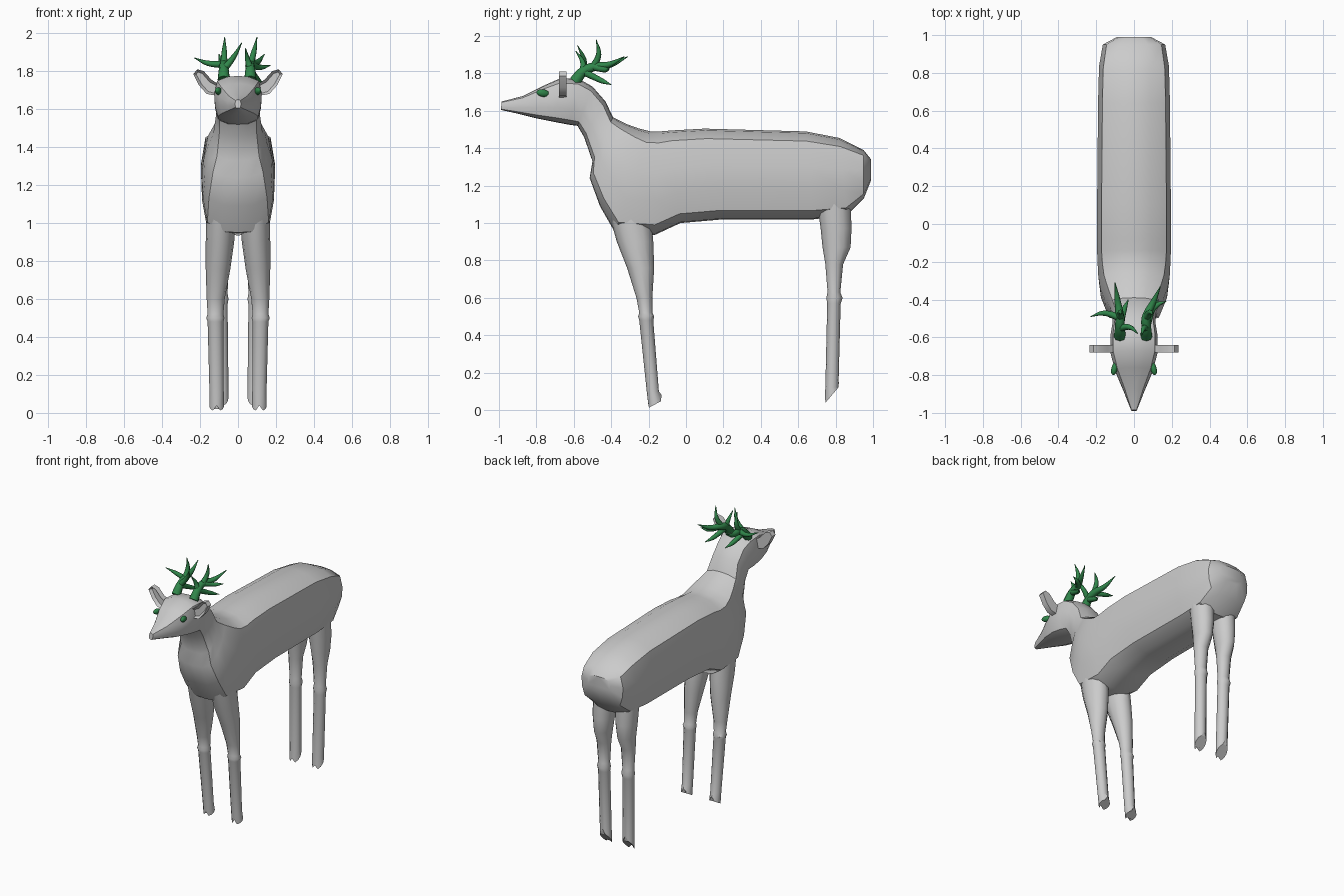
import bpy, bmesh, math
from mathutils import Vector

cube = bpy.data.objects.get("Cube")
if cube:
    bpy.data.objects.remove(cube, do_unlink=True)


def material(name, rgb):
    m = bpy.data.materials.new(name)
    m.use_nodes = True
    m.diffuse_color = (*rgb, 1)
    m.node_tree.nodes["Principled BSDF"].inputs["Base Color"].default_value = (*rgb, 1)
    return m


GREY = material("plain grey", (0.6, 0.6, 0.6))
GREEN = material("dark green", (0.03, 0.24, 0.07))


def finish(obj, mat, angle=40):
    obj.data.materials.append(mat)
    bpy.ops.object.select_all(action="DESELECT")
    obj.select_set(True)
    bpy.context.view_layer.objects.active = obj
    bpy.ops.object.shade_smooth_by_angle(angle=math.radians(angle))
    return obj


def mesh_object(name, bm, mat, angle=40):
    bmesh.ops.recalc_face_normals(bm, faces=bm.faces)
    me = bpy.data.meshes.new(name)
    bm.to_mesh(me)
    bm.free()
    obj = bpy.data.objects.new(name, me)
    bpy.context.collection.objects.link(obj)
    return finish(obj, mat, angle)


def loft(name, rings, mat, angle=40):
    """Skin a list of equal-length point rings and cap both ends."""
    bm = bmesh.new()
    loops = [[bm.verts.new(p) for p in ring] for ring in rings]
    n = len(loops[0])
    for a, b in zip(loops, loops[1:]):
        for i in range(n):
            j = (i + 1) % n
            bm.faces.new((a[i], a[j], b[j], b[i]))
    bm.faces.new(loops[0])
    bm.faces.new(loops[-1])
    return mesh_object(name, bm, mat, angle)


# Body, neck and head: belly y z, back y z, half width
SECTION = [(0, 0), (.45, .01), (.85, .1), (.97, .33), (1, .6), (.88, .89), (.45, .98), (0, 1)]
TORSO = [
    (.99, 1.23, .99, 1.34, .09),
    (.95, 1.13, .95, 1.39, .165),
    (.86, 1.04, .82, 1.455, .185),
    (.68, 1.02, .64, 1.49, .19),
    (.2, 1.02, .1, 1.505, .195),
    (-.03, 1, -.08, 1.495, .195),
    (-.17, .935, -.14, 1.49, .195),
    (-.38, .95, -.19, 1.49, .19),
    (-.46, 1.09, -.25, 1.505, .18),
    (-.515, 1.24, -.32, 1.53, .155),
    (-.5, 1.33, -.39, 1.565, .13),
    (-.545, 1.46, -.43, 1.65, .115),
    (-.58, 1.52, -.5, 1.73, .115),
    (-.62, 1.525, -.57, 1.77, .125),
    (-.7, 1.54, -.67, 1.775, .125),
    (-.8, 1.56, -.76, 1.735, .1),
    (-.9, 1.585, -.87, 1.68, .055),
    (-.99, 1.605, -.985, 1.65, .015),
]


def torso_ring(by, bz, ty, tz, w):
    def at(side, x, t):
        return (side * x * w, by + (ty - by) * t, bz + (tz - bz) * t)
    return [at(1, *s) for s in SECTION] + [at(-1, *s) for s in SECTION[-2:0:-1]]


loft("body_neck_and_head", [torso_ring(*r) for r in TORSO], GREY, 32)

# Legs: height, front y, rear y, inner x, outer x
FRONT_LEG = [
    (1.08, -.42, -.19, .01, .165), (.9, -.37, -.175, .02, .17),
    (.76, -.315, -.17, .04, .17), (.6, -.265, -.18, .07, .165),
    (.52, -.25, -.18, .077, .16), (.5, -.256, -.17, .072, .167),
    (.48, -.25, -.175, .077, .16), (.1, -.21, -.145, .075, .15),
    (.03, -.203, -.13, .075, .15),
]
HIND_LEG = [
    (1.12, .7, .88, .01, .165), (.97, .72, .885, .02, .16),
    (.87, .73, .88, .035, .15), (.78, .745, .84, .048, .145),
    (.63, .757, .825, .055, .137), (.6, .75, .837, .05, .142),
    (.57, .755, .827, .055, .137), (.12, .745, .815, .05, .13),
    (.08, .742, .818, .05, .13),
]


def leg(name, rows, side, slope, sides=12):
    rings = []
    for k, (z, y0, y1, x0, x1) in enumerate(rows):
        ring = []
        for i in range(sides):
            a = math.tau * i / sides
            c, s = math.cos(a), math.sin(a)
            dz = 0
            if k == len(rows) - 1:  # sloping, cloven hoof
                dz = slope * s + .03 * (1 - abs(c)) * (abs(s) > .9)
            ring.append((side * ((x0 + x1) / 2 + (x1 - x0) / 2 * c),
                         (y0 + y1) / 2 + (y1 - y0) / 2 * s, z + dz))
        rings.append(ring)
    loft(name, rings, GREY)


# Ears: flat leaf outline with a hollow front
EAR = [(.1, 1.73), (.14, 1.755), (.18, 1.8), (.215, 1.81),
       (.235, 1.785), (.205, 1.725), (.165, 1.68), (.11, 1.67)]


def ear(name, side):
    bm = bmesh.new()
    face = bm.faces.new([bm.verts.new((side * x, -.64, z)) for x, z in EAR])
    top = bmesh.ops.extrude_face_region(bm, geom=[face])["geom"]
    front = [f for f in top if isinstance(f, bmesh.types.BMFace)][0]
    bmesh.ops.translate(bm, verts=front.verts[:], vec=(0, -.04, 0))
    bm.normal_update()
    bmesh.ops.inset_region(bm, faces=[front], thickness=.015)
    bmesh.ops.translate(bm, verts=front.verts[:], vec=(0, .02, 0))
    mesh_object(name, bm, GREY)


def eye(name, side):
    bpy.ops.mesh.primitive_uv_sphere_add(segments=16, ring_count=10, radius=1,
                                         location=(side * .103, -.765, 1.695))
    obj = bpy.context.object
    obj.name = name
    obj.scale = (.017, .036, .02)
    obj.rotation_euler = (-.15, 0, side * .25)
    finish(obj, GREEN, 60)


# Antlers: curved tapering tines grown from a main beam
def antler(name, base, tips):
    curve = bpy.data.curves.new(name, "CURVE")
    curve.dimensions = "3D"
    curve.bevel_depth = 1
    curve.bevel_resolution = 2
    curve.resolution_u = 6
    curve.use_fill_caps = True

    def tine(points, radii):
        s = curve.splines.new("BEZIER")
        s.bezier_points.add(len(points) - 1)
        for bp, p, r in zip(s.bezier_points, points, radii):
            bp.co, bp.radius = p, r
            bp.handle_left_type = bp.handle_right_type = "AUTO"

    base = Vector(base)
    low = base + Vector((0, .045, .055))
    fork = base + Vector((0, .1, .08))
    tine([base, low, fork, fork.lerp(Vector(tips[0]), .5) - Vector((0, 0, .015)), tips[0]],
         [.032, .026, .024, .016, .002])
    for tip, root in zip(tips[1:], (fork, low, fork, low)):
        tip = Vector(tip)
        bend = root.lerp(tip, .55) + Vector((0, .02, -.012))
        tine([root, bend, tip], [.02, .014, .002])
    obj = bpy.data.objects.new(name, curve)
    bpy.context.collection.objects.link(obj)
    bpy.ops.object.select_all(action="DESELECT")
    obj.select_set(True)
    bpy.context.view_layer.objects.active = obj
    bpy.ops.object.convert(target="MESH")
    finish(bpy.context.object, GREEN, 60)


for label, side in (("left", 1), ("right", -1)):
    leg("front_leg_" + label, FRONT_LEG, side, .02)
    leg("hind_leg_" + label, HIND_LEG, side, .045)
    ear("ear_" + label, side)
    eye("eye_" + label, side)

antler("antler_left", (.065, -.595, 1.755),
       [(.14, -.33, 1.89), (.1, -.48, 1.98), (.04, -.59, 1.92), (.17, -.41, 1.83), (.13, -.4, 1.74)])
antler("antler_right", (-.075, -.595, 1.755),
       [(-.1, -.31, 1.89), (-.07, -.48, 1.98), (.02, -.58, 1.95), (-.23, -.49, 1.87), (-.03, -.4, 1.74)])
